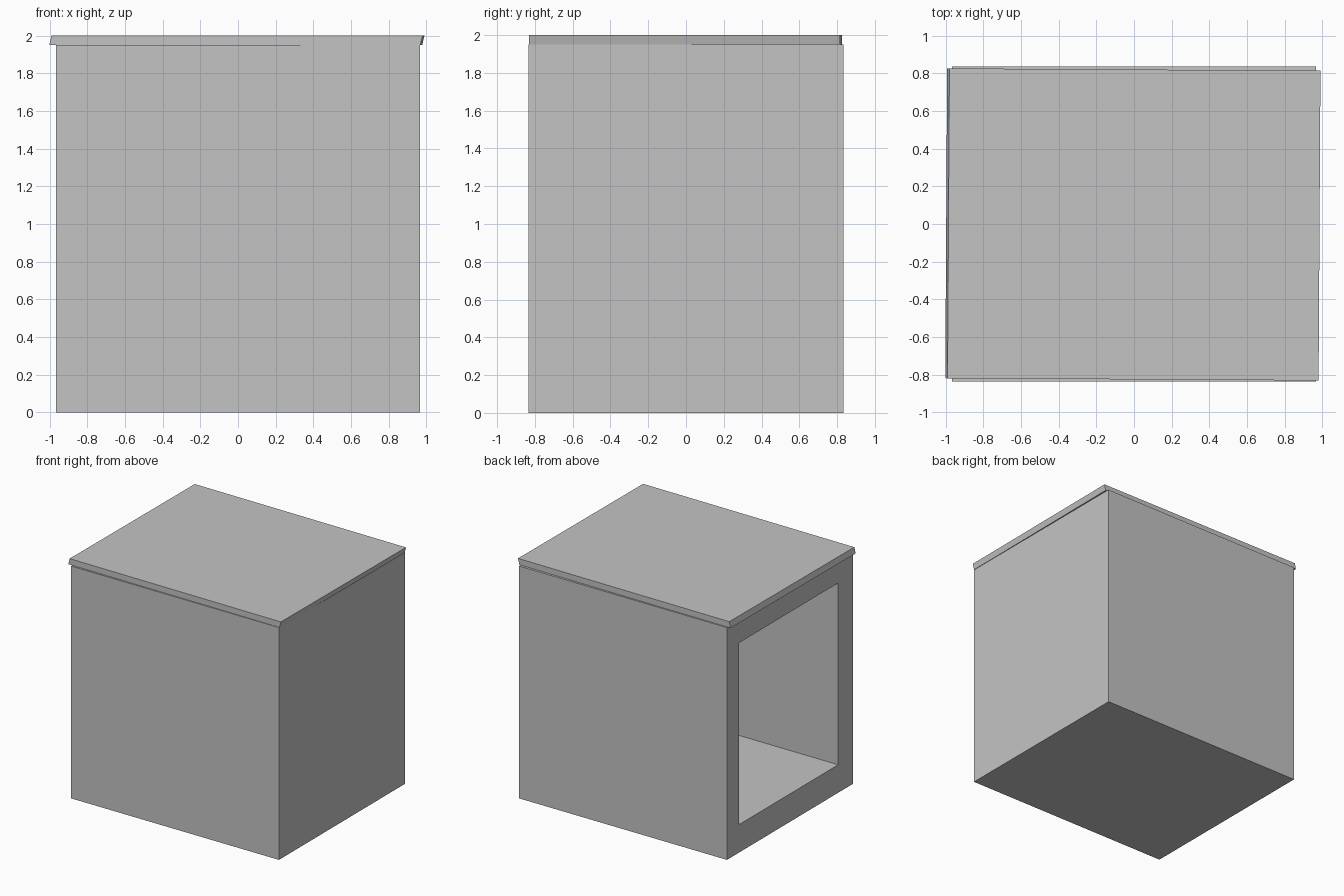
import bpy
import bmesh
from math import radians
from mathutils import Matrix, Vector

cube = bpy.data.objects.get("Cube")
if cube:
    bpy.data.objects.remove(cube, do_unlink=True)

# Single plain grey
grey = bpy.data.materials.new("plain grey")
grey.use_nodes = True
colour = (0.55, 0.55, 0.55, 1)
grey.diffuse_color = colour
grey.node_tree.nodes["Principled BSDF"].inputs["Base Color"].default_value = colour


def new_box(low, high):
    """Box bmesh spanning two opposite corners."""
    bm = bmesh.new()
    low, high = Vector(low), Vector(high)
    bmesh.ops.create_cube(bm, size=1)
    bmesh.ops.scale(bm, vec=high - low, verts=bm.verts)
    bmesh.ops.translate(bm, vec=(low + high) / 2, verts=bm.verts)
    return bm


def finish(bm, name):
    mesh = bpy.data.meshes.new(name)
    bm.to_mesh(mesh)
    bm.free()
    mesh.materials.append(grey)
    obj = bpy.data.objects.new(name, mesh)
    bpy.context.collection.objects.link(obj)
    return obj


# Cabinet body: inset the open side, then push it inwards to form the cavity
bm = new_box((-0.965, -0.835, 0), (0.965, 0.835, 1.95))
side = min(bm.faces, key=lambda f: f.calc_center_median().x)
bmesh.ops.inset_region(bm, faces=[side], thickness=0.19, use_even_offset=True)
for v in side.verts:
    v.co.y = 0.675 if v.co.y > 0 else -0.64
    v.co.z = 1.76 if v.co.z > 1 else 0.235
back = bmesh.ops.extrude_discrete_faces(bm, faces=[side])["faces"][0]
bmesh.ops.translate(bm, vec=(1.54, 0, 0), verts=back.verts)
bmesh.ops.recalc_face_normals(bm, faces=bm.faces)
finish(bm, "cabinet_body")

# Lid: thin slab, leaning slightly to one side and turned a touch
bm = new_box((-0.985, -0.825, 1.95), (0.985, 0.82, 2.0))
for v in bm.verts:
    if v.co.z < 1.97:
        v.co.x -= 0.012
bmesh.ops.rotate(bm, matrix=Matrix.Rotation(radians(-0.35), 3, "Z"),
                 cent=(0, 0, 0), verts=bm.verts)
finish(bm, "lid")
